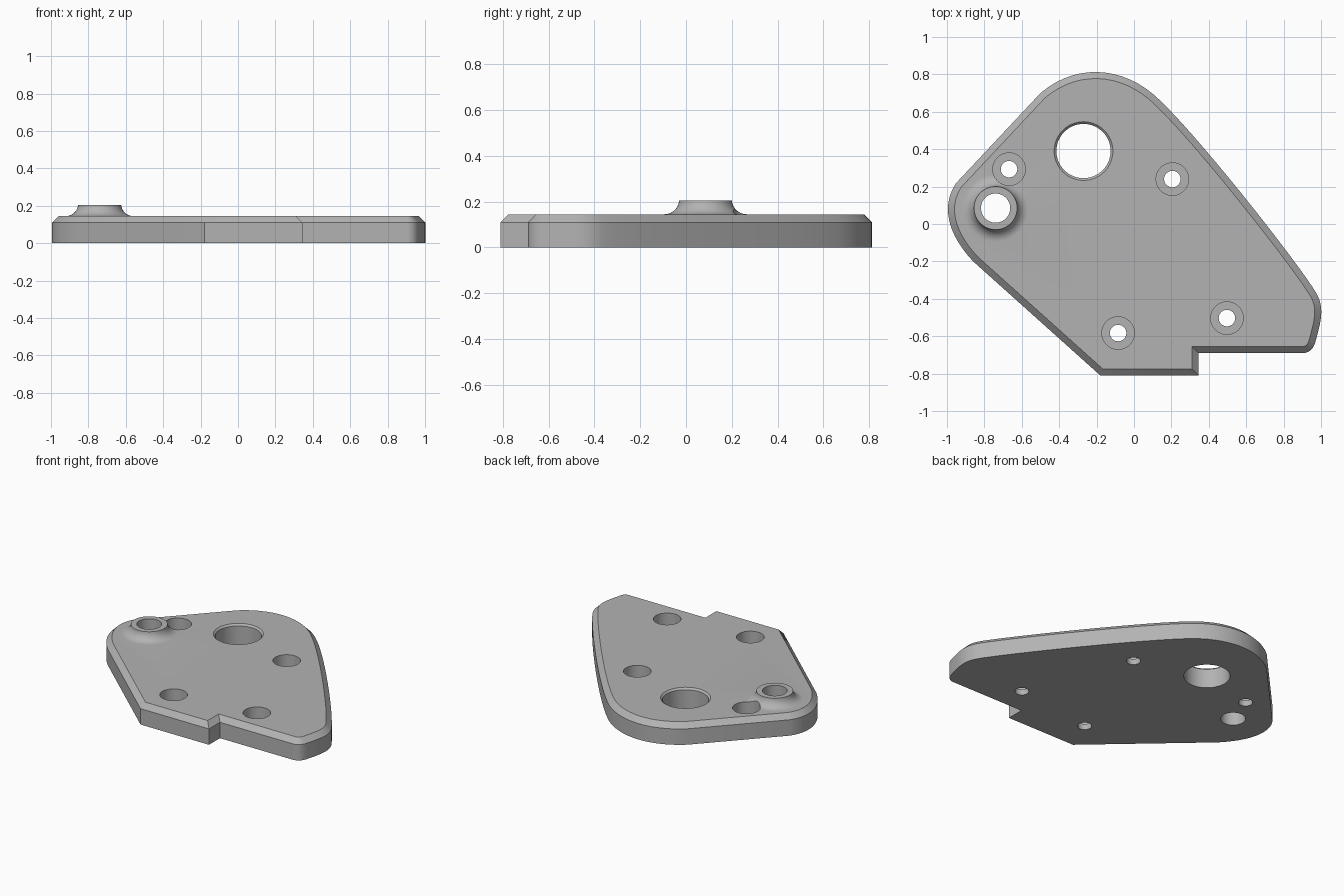
import bpy, bmesh, math
from mathutils import Vector
from mathutils.geometry import interpolate_bezier

cube = bpy.data.objects.get("Cube")
if cube:
    bpy.data.objects.remove(cube, do_unlink=True)

grey = bpy.data.materials.new("plain grey")
grey.use_nodes = True
grey.diffuse_color = (0.45, 0.45, 0.45, 1)
grey.node_tree.nodes["Principled BSDF"].inputs["Base Color"].default_value = grey.diffuse_color

THICK, CHAMFER = 0.145, 0.035


def finish(bm, name):
    bmesh.ops.recalc_face_normals(bm, faces=bm.faces)
    mesh = bpy.data.meshes.new(name)
    bm.to_mesh(mesh)
    bm.free()
    mesh.materials.append(grey)
    obj = bpy.data.objects.new(name, mesh)
    bpy.context.collection.objects.link(obj)
    return obj


def lathe(name, centre, profile, sides=64):
    """Solid of revolution from (radius, height) pairs, capped at both ends."""
    bm = bmesh.new()
    rings = []
    for r, z in profile:
        angles = [2 * math.pi * i / sides for i in range(sides)]
        rings.append([bm.verts.new((centre[0] + r * math.cos(a), centre[1] + r * math.sin(a), z))
                      for a in angles])
    for low, high in zip(rings, rings[1:]):
        for i in range(sides):
            j = (i + 1) % sides
            bm.faces.new((low[i], low[j], high[j], high[i]))
    bm.faces.new(rings[0][::-1])
    bm.faces.new(rings[-1])
    return finish(bm, name)


def combine(target, tool, operation):
    mod = target.modifiers.new(operation, 'BOOLEAN')
    mod.operation, mod.solver, mod.object = operation, 'EXACT', tool
    bpy.context.view_layer.objects.active = target
    bpy.ops.object.modifier_apply(modifier=mod.name)
    bpy.data.objects.remove(tool, do_unlink=True)


# Outline: each curve is start, two handles, end; straight edges join the curves
sharp = [(-0.18, -0.81), (0.345, -0.81), (0.345, -0.69)]
curves = [
    [(0.90, -0.69), (0.94, -0.69), (0.96, -0.665), (0.97, -0.63)],
    [(0.97, -0.63), (1.0, -0.52), (1.02, -0.45), (0.975, -0.37)],
    [(0.975, -0.37), (0.89, -0.225), (0.37, 0.44), (0.14, 0.66)],
    [(0.14, 0.66), (-0.04, 0.84), (-0.30, 0.87), (-0.50, 0.70)],
    [(-0.95, 0.22), (-1.02, 0.12), (-1.02, -0.03), (-0.86, -0.20)],
]
outline = [Vector(p) for p in sharp]
for c in curves:
    for p in interpolate_bezier(*[Vector(q) for q in c], 16):
        if (p - outline[-1]).length > 0.001:
            outline.append(p)

# Plate with a chamfered top rim
bm = bmesh.new()
base = bm.faces.new([bm.verts.new((p.x, p.y, 0)) for p in outline])
if base.normal.z > 0:
    base.normal_flip()
walls = bmesh.ops.extrude_face_region(bm, geom=[base], use_keep_orig=True)
top = next(g for g in walls["geom"] if isinstance(g, bmesh.types.BMFace))
for v in top.verts:
    v.co.z = THICK - CHAMFER
bmesh.ops.recalc_face_normals(bm, faces=bm.faces)
bmesh.ops.inset_region(bm, faces=[top], thickness=CHAMFER, use_even_offset=True)
for v in top.verts:
    v.co.z = THICK
plate = finish(bm, "mounting_plate")

# Raised boss with a concave fillet at its foot
boss_at = (-0.74, 0.085)
fillet = [(0.18 - 0.065 * math.sin(a), 0.21 - 0.065 * math.cos(a))
          for a in [math.radians(85) * i / 10 for i in range(11)]]
combine(plate, lathe("boss", boss_at, [(0.18, 0.1)] + fillet), 'UNION')
combine(plate, lathe("boss_bore", boss_at, [(0.078, -0.1), (0.078, 0.4)]), 'DIFFERENCE')

# Large hole with a small chamfer
combine(plate, lathe("large_hole", (-0.27, 0.39),
                     [(0.145, -0.1), (0.145, THICK - 0.012), (0.157, THICK), (0.157, 0.3)]),
        'DIFFERENCE')

# Counterbored screw holes
for spot in [(-0.668, 0.293), (0.205, 0.24), (-0.085, -0.583), (0.497, -0.503)]:
    combine(plate, lathe("screw_hole", spot,
                         [(0.044, -0.1), (0.044, 0.04), (0.087, 0.04), (0.087, 0.4)]),
            'DIFFERENCE')

plate.select_set(True)
bpy.context.view_layer.objects.active = plate
bpy.ops.object.shade_smooth_by_angle(angle=math.radians(30))
